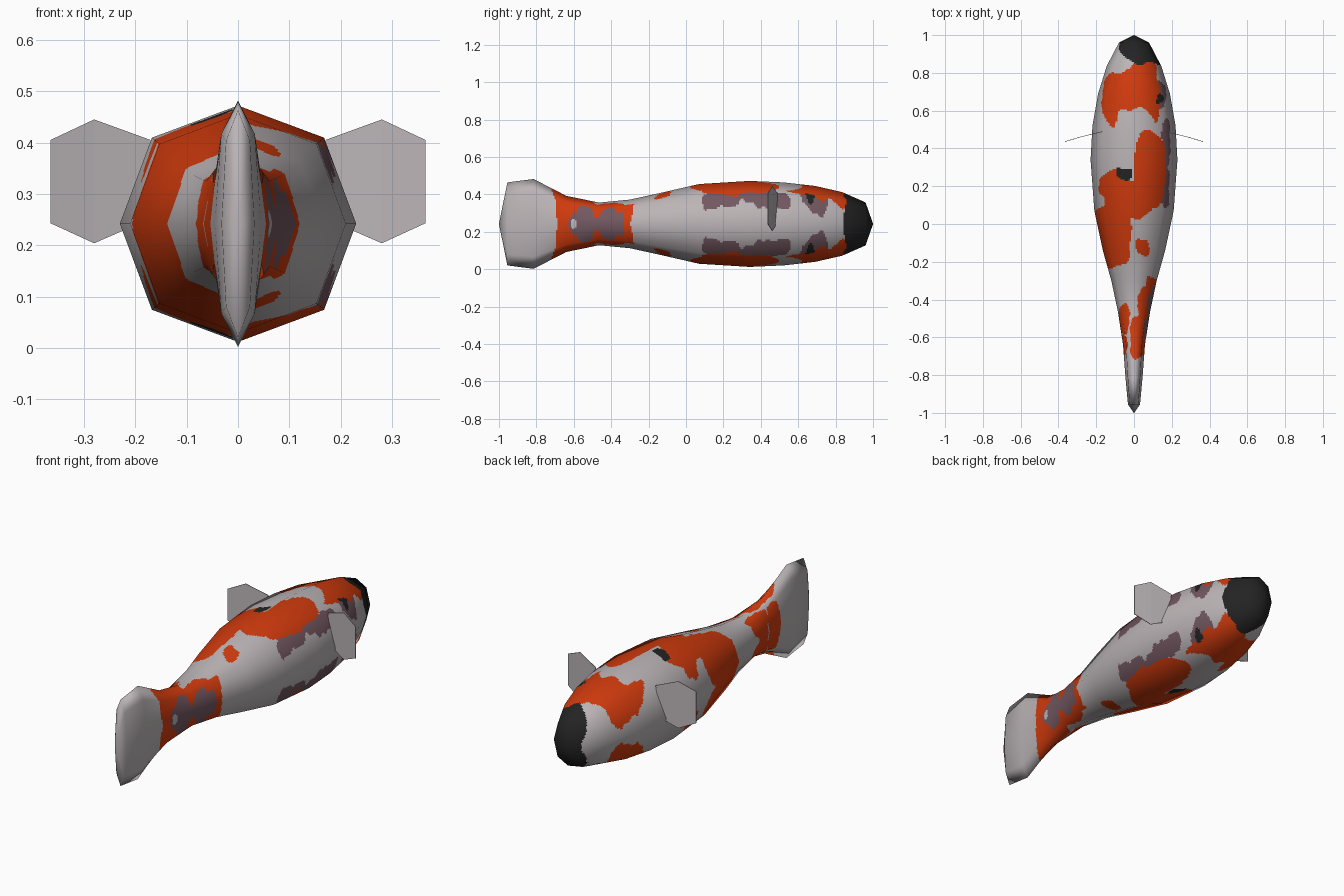
import bpy
import math
from mathutils import Vector

if "Cube" in bpy.data.objects:
    bpy.data.objects.remove(bpy.data.objects["Cube"])

MID = 0.242  # height of the body axis


def material(name, rgb):
    m = bpy.data.materials.new(name)
    m.diffuse_color = (*rgb, 1)
    m.use_nodes = True
    m.node_tree.nodes["Principled BSDF"].inputs["Base Color"].default_value = m.diffuse_color
    return m


MATS = [material("pale_grey", (0.50, 0.46, 0.47)),
        material("orange", (0.64, 0.043, 0.004)),
        material("black", (0.017, 0.017, 0.017)),
        material("mauve", (0.17, 0.097, 0.118))]
GREY, ORANGE, BLACK, MAUVE = range(4)

# Body stations: y, half width, half height
STATIONS = [(-1, .001, .001), (-.955, .032, .222), (-.815, .045, .24),
            (-.64, .058, .15), (-.465, .085, .114), (-.3, .12, .13),
            (-.14, .165, .165), (.07, .21, .213), (.34, .23, .23),
            (.52, .22, .222), (.69, .19, .203), (.835, .145, .17),
            (.96, .08, .115), (1, .001, .001)]

# Skin blotches in plan, later ones lie over earlier ones:
# material, centre x, centre y, half width, half length
BLOTCHES = [
    # forehead
    (MAUVE, .142, .68, .026, .075), (ORANGE, -.015, .66, .155, .15),
    (ORANGE, .05, .8, .07, .065), (GREY, .005, .49, .105, .12),
    (GREY, -.15, .86, .06, .05),
    # back
    (MAUVE, .165, .2, .022, .12), (MAUVE, .17, .43, .022, .12),
    (ORANGE, .083, .29, .083, .2), (ORANGE, -.11, -.02, .095, .21),
    (ORANGE, -.1, .2, .085, .08), (ORANGE, 0, .13, .1, .1),
    (GREY, -.2, .115, .045, .035), (ORANGE, .045, -.12, .036, .045),
    # tail root
    (ORANGE, .092, -.34, .03, .065), (ORANGE, .055, -.45, .035, .11),
    (ORANGE, .025, -.6, .045, .11), (ORANGE, -.055, -.5, .03, .075),
    (ORANGE, -.058, -.64, .022, .06), (MAUVE, .105, -.37, .019, .045),
    (MAUVE, .088, -.46, .018, .07), (MAUVE, .069, -.57, .016, .08),
    (GREY, .07, -.6, .012, .025),
    # dark spots and snout
    (BLACK, -.055, .27, .043, .032), (BLACK, .138, .655, .018, .025),
    (BLACK, .07, .985, .15, .135),
]


def skin(x, y):
    # slight wobble for ragged blotch edges
    u = x + .003 * math.sin(43 * y) + .002 * math.sin(110 * y)
    v = y + .01 * math.sin(55 * x + 15 * y)
    colour = GREY
    for index, cx, cy, rx, ry in BLOTCHES:
        if abs((u - cx) / rx) ** 3 + abs((v - cy) / ry) ** 3 < 1:
            colour = index
    return colour


def add_object(name, verts, faces):
    mesh = bpy.data.meshes.new(name)
    mesh.from_pydata(verts, [], faces)
    obj = bpy.data.objects.new(name, mesh)
    bpy.context.collection.objects.link(obj)
    return obj


# Body and tail: eight-sided loft
def corner(s, k):
    y, w, h = STATIONS[s]
    a = k * math.pi / 4
    c = 1.03 if k % 2 else 1
    return Vector((w * c * math.sin(a), y, MID + h * c * math.cos(a)))


last = len(STATIONS) - 1
coarse = [[corner(s, k) for k in range(8)] for s in range(last + 1)]


def coarse_normal(s, k):
    if s in (0, last):
        return Vector((0, -1 if s == 0 else 1, 0))
    p = coarse[s][k]
    n = Vector()
    for a, b in ((1, 1), (1, -1), (-1, 1), (-1, -1)):
        along = (coarse[s + a][k] - p) * a
        around = (coarse[s][(k + b) % 8] - p) * b
        n += around.cross(along).normalized()
    return n if n.dot(p - Vector((0, p.y, MID))) > 0 else -n


normals = [[coarse_normal(s, k).normalized() for k in range(8)] for s in range(last + 1)]

# Subdivide each coarse panel so the skin pattern can follow its outlines
SPLIT = 16


def blend(grid, s, t, k, u):
    j = (k + 1) % 8
    a = grid[s][k].lerp(grid[s][j], u)
    b = grid[s + 1][k].lerp(grid[s + 1][j], u)
    return a.lerp(b, t)


rows = []
for s in range(last):
    n = max(3, math.ceil((STATIONS[s + 1][0] - STATIONS[s][0]) / .008))
    rows += [(s, i / n) for i in range(n)]
rows.append((last - 1, 1.0))
verts, vnormals = [], []
for s, t in rows:
    for k in range(8):
        for i in range(SPLIT):
            verts.append(blend(coarse, s, t, k, i / SPLIT))
            vnormals.append(blend(normals, s, t, k, i / SPLIT).normalized())
N = 8 * SPLIT
faces = [(r * N + i, (r + 1) * N + i, (r + 1) * N + (i + 1) % N, r * N + (i + 1) % N)
         for r in range(len(rows) - 1) for i in range(N)]
# end caps, wound to match the sides
faces += [tuple(range(N)), tuple(reversed(range((len(rows) - 1) * N, len(rows) * N)))]
# make the winding face outward
f = faces[len(faces) // 2]
if (verts[f[1]] - verts[f[0]]).cross(verts[f[2]] - verts[f[0]]).dot(vnormals[f[0]]) < 0:
    faces = [tuple(reversed(q)) for q in faces]
body = add_object("fish_body", verts, faces)
for m in MATS:
    body.data.materials.append(m)
for p in body.data.polygons:
    p.use_smooth = True
    p.material_index = skin(p.center.x, p.center.y)
body.data.normals_split_custom_set_from_vertices(vnormals)

# Side fins: thin six-sided blades swept towards the tail
for side, name in ((1, "right_fin"), (-1, "left_fin")):
    pts = [(.17, .49, .405), (.28, .463, .445), (.365, .438, .405),
           (.365, .438, .243), (.28, .463, .204), (.19, .485, .243)]
    rear = [(x, y - .003, z) for x, y, z in pts]
    fv = [(side * x, y, z) for x, y, z in pts + rear]
    ff = [(0, 1, 4, 5), (1, 2, 3, 4), (11, 10, 7, 6), (10, 9, 8, 7)]
    ff += [(i, i + 6, (i + 1) % 6 + 6, (i + 1) % 6) for i in range(6)]
    if side < 0:
        ff = [tuple(reversed(q)) for q in ff]
    fin = add_object(name, fv, ff)
    fin.data.materials.append(MATS[GREY])
